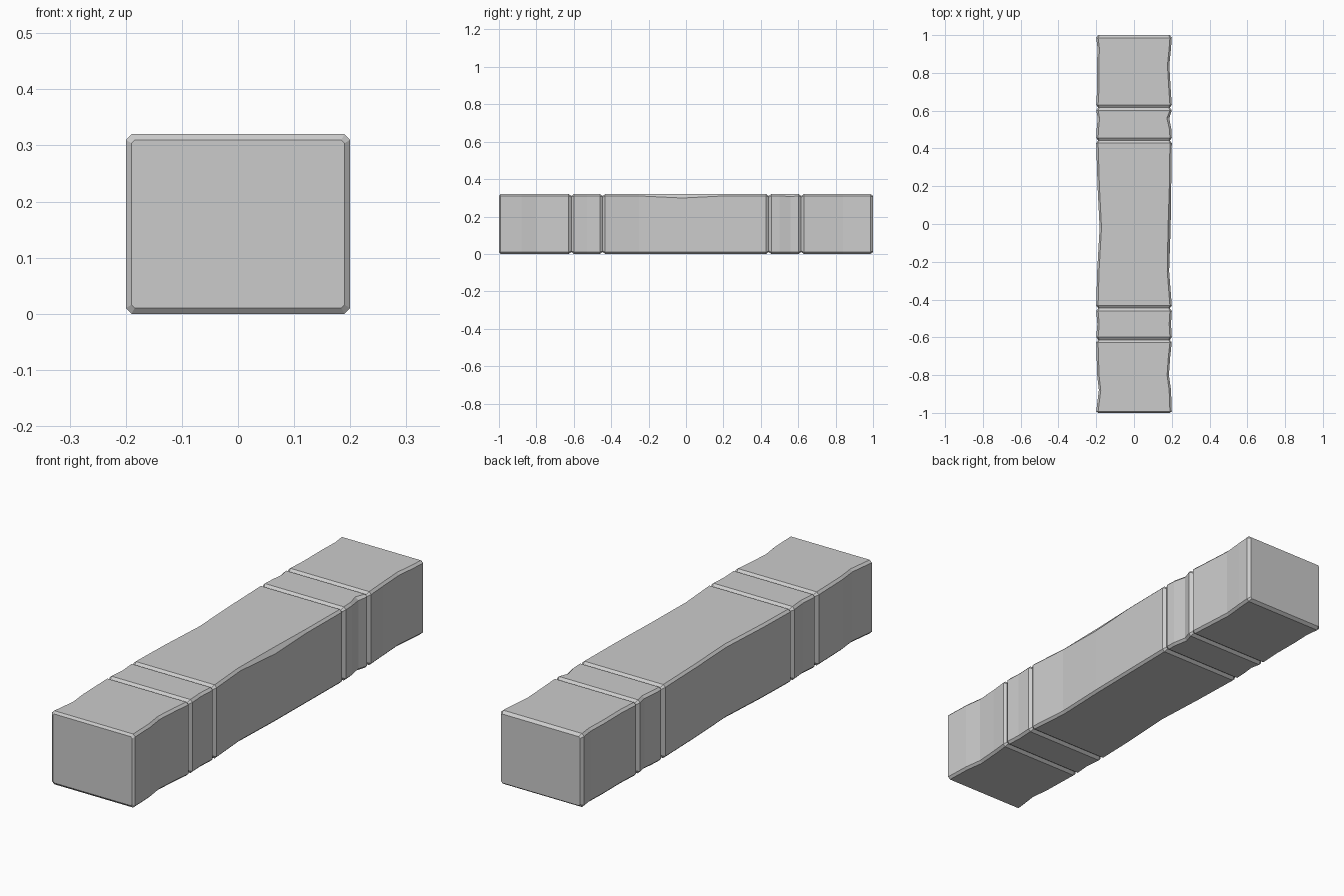
import bpy, bmesh

if "Cube" in bpy.data.objects:
    bpy.data.objects.remove(bpy.data.objects["Cube"])

H, C, W = 0.32, 0.01, 0.2      # height, chamfer, half width
GROOVE = 0.014                 # half width of the V grooves

# Each block: y start, y end, wear points (y, left dent, right dent, top right chamfer)
blocks = [
    (-1.00, -0.613, [(-0.88, .014, .004, C), (-0.80, .005, .015, C), (-0.70, .002, .008, C)]),
    (-0.613, -0.446, [(-0.53, .006, .004, C)]),
    (-0.446, 0.442, [(-0.25, .005, .014, C), (-0.02, .018, .006, .021), (0.20, .007, .003, C)]),
    (0.442, 0.616, [(0.50, .002, .002, C), (0.56, .008, .013, .013)]),
    (0.616, 1.00, [(0.72, .005, .006, C), (0.84, .004, .013, C), (0.93, .007, .004, C)]),
]


def section(y, left=0.0, right=0.0, chip=C, inset=0.0):
    """Chamfered rectangle at y, with dented sides and a chipped top right edge."""
    a, b = -W + left + inset, W - right - inset
    lo, hi, c = inset, H - inset, C * (0.6 if inset else 1)
    k = c if inset else chip
    pts = [(a + c, lo), (b - c, lo), (b, lo + c), (b, hi - k),
           (b - min(k, 0.014), hi), (a + c, hi), (a, hi - c), (a, lo + c)]
    return [(x, y, z) for x, z in pts]


# Stations along the beam, pinched at the ends and in the grooves
stations = [section(-1.0, inset=C)]
for y0, y1, wear in blocks:
    start = 0.008 if y0 == -1.0 else GROOVE
    stations.append(section(y0 + start))
    stations += [section(*w) for w in wear]
    stations.append(section(y1 - GROOVE))
    stations.append(section(y1, inset=C))

# Loft the sections into one closed beam
bm = bmesh.new()
rings = [[bm.verts.new(p) for p in s] for s in stations]
for r0, r1 in zip(rings, rings[1:]):
    for i in range(8):
        j = (i + 1) % 8
        bm.faces.new((r0[i], r0[j], r1[j], r1[i]))
bm.faces.new(rings[0])
bm.faces.new(rings[-1])
bmesh.ops.recalc_face_normals(bm, faces=bm.faces)

mesh = bpy.data.meshes.new("stone_beam")
bm.to_mesh(mesh)
bm.free()
beam = bpy.data.objects.new("stone_beam", mesh)
bpy.context.collection.objects.link(beam)
